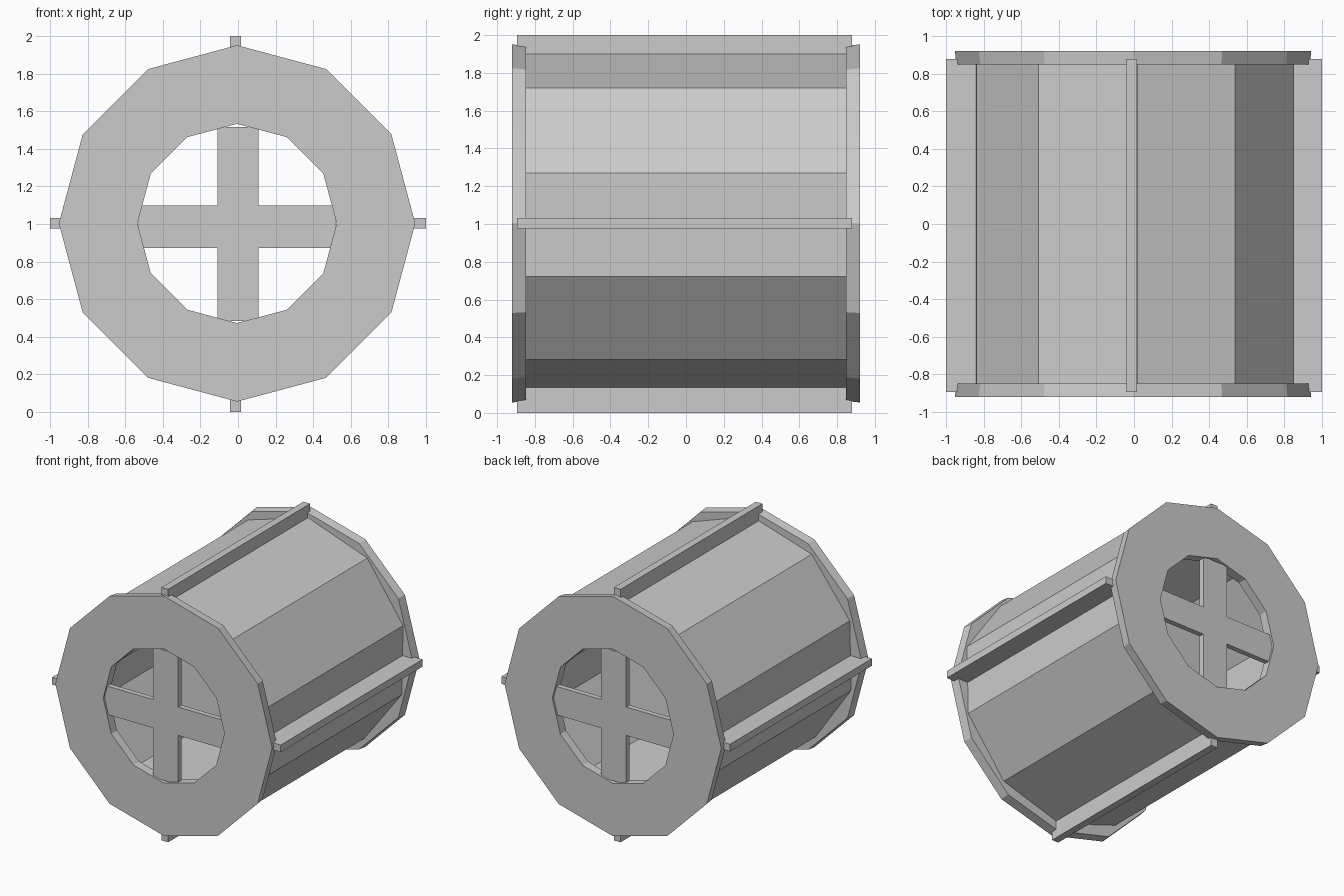
import bpy
from math import sin, cos, radians, pi

if "Cube" in bpy.data.objects:
    bpy.data.objects.remove(bpy.data.objects["Cube"])


def mesh_object(name, verts, faces):
    mesh = bpy.data.meshes.new(name)
    mesh.from_pydata(verts, [], faces)
    mesh.update()
    ob = bpy.data.objects.new(name, mesh)
    bpy.context.collection.objects.link(ob)
    return ob


def circle(n, r, y, cx, cz, start):
    """Polygon in the XZ plane, going anticlockwise seen from the front."""
    return [(cx + r * cos(start + 2 * pi * i / n), y,
             cz + r * sin(start + 2 * pi * i / n)) for i in range(n)]


def sweep(name, n, profile, cx, cz, start=0.0, closed=True):
    """Join polygon loops given as (radius, y) into a faceted surface."""
    verts = [v for r, y in profile for v in circle(n, r, y, cx, cz, start)]
    k = len(profile)
    faces = []
    for a in range(k if closed else k - 1):
        b = (a + 1) % k
        for i in range(n):
            j = (i + 1) % n
            faces.append((a * n + i, a * n + j, b * n + j, b * n + i))
    return mesh_object(name, verts, faces)


def box(name, x0, x1, y0, y1, z0, z1):
    verts = [(x, y, z) for x in (x0, x1) for y in (y0, y1) for z in (z0, z1)]
    faces = [(0, 1, 3, 2), (4, 6, 7, 5), (0, 4, 5, 1),
             (2, 3, 7, 6), (0, 2, 6, 4), (1, 5, 7, 3)]
    return mesh_object(name, verts, faces)


# Ten-sided open drum wall
sweep("drum_wall", 10, [(0.888, -0.85), (0.888, 0.85)], 0.0, 1.013,
      radians(16.8), closed=False)

# Twelve-sided end rings and the cross braces in their openings
for side, s in (("front", -1), ("back", 1)):
    profile = [(0.948, 0.92 * s), (0.94, 0.848 * s),
               (0.53, 0.848 * s), (0.53, 0.92 * s)]
    if s < 0:
        profile.reverse()
    sweep(side + "_ring", 12, profile, -0.005, 1.003)
    ya, yb = sorted((0.905 * s, 0.862 * s))
    box(side + "_upright_brace", -0.11, 0.11, ya, yb, 0.485, 1.515)
    box(side + "_cross_brace", -0.53, 0.52, ya + 0.001, yb - 0.001, 0.873, 1.098)

# Four long outer rails
fy = (-0.895, 0.878)
box("top_rail", -0.042, 0.016, *fy, 1.87, 2.0)
box("bottom_rail", -0.042, 0.016, *fy, 0.0, 0.15)
box("right_rail", 0.835, 1.0, *fy, 0.975, 1.032)
box("left_rail", -1.0, -0.835, *fy, 0.975, 1.032)
